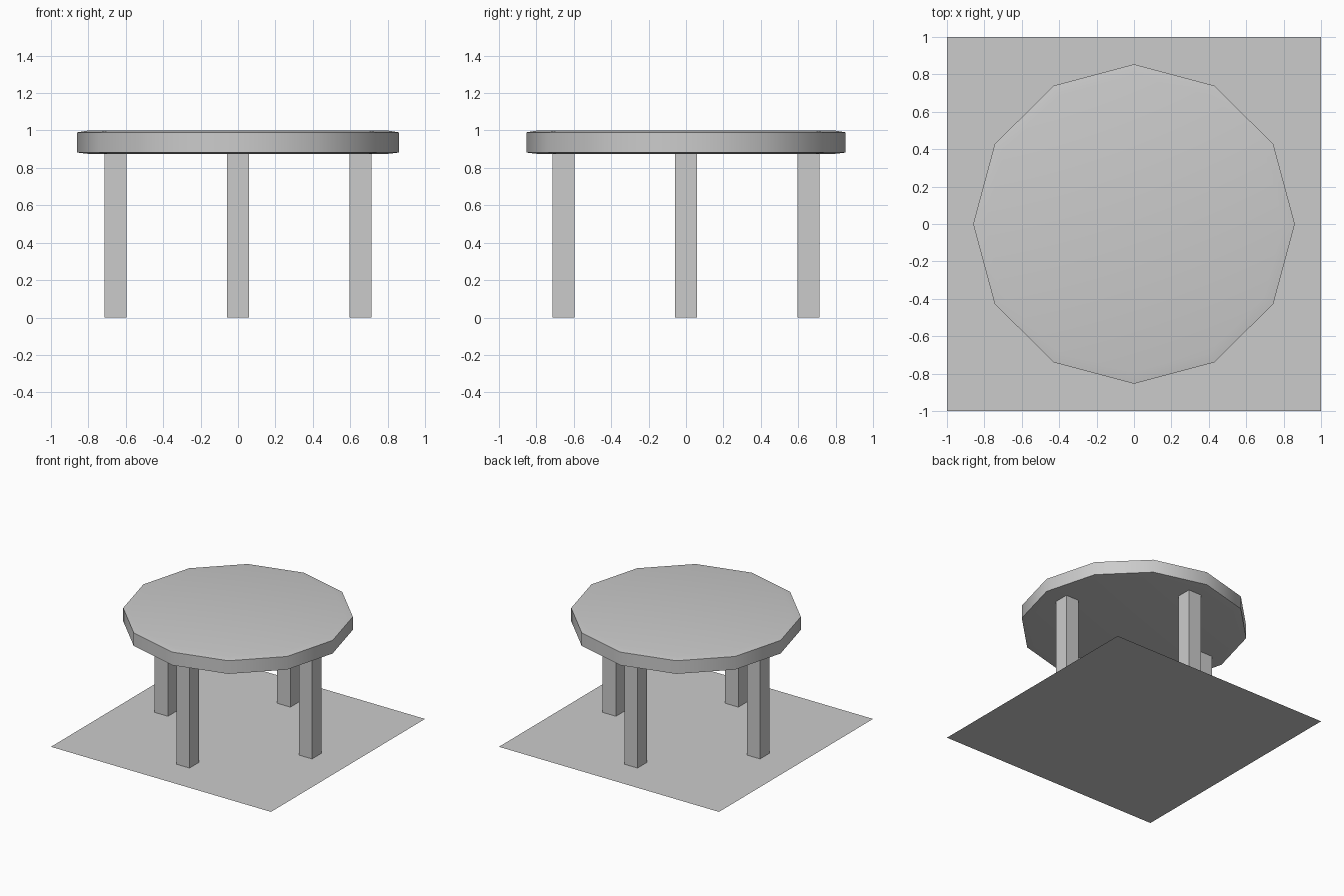
import bpy, bmesh, math

if "Cube" in bpy.data.objects:
    bpy.data.objects.remove(bpy.data.objects["Cube"])


def make_object(name, bm):
    bmesh.ops.recalc_face_normals(bm, faces=bm.faces)
    mesh = bpy.data.meshes.new(name)
    bm.to_mesh(mesh)
    bm.free()
    obj = bpy.data.objects.new(name, mesh)
    bpy.context.collection.objects.link(obj)
    return obj


# Tabletop: 12-sided disc with gently sloping rims
SIDES = 12
bm = bmesh.new()
rings = []
for r, z in [(0.80, 0.875), (0.86, 0.882), (0.86, 0.99), (0.80, 1.0)]:
    rings.append([bm.verts.new((r * math.cos(i * math.tau / SIDES),
                                r * 0.993 * math.sin(i * math.tau / SIDES), z))
                  for i in range(SIDES)])
for low, high in zip(rings, rings[1:]):
    for i in range(SIDES):
        j = (i + 1) % SIDES
        bm.faces.new((low[i], low[j], high[j], high[i]))
bm.faces.new(rings[0])
bm.faces.new(rings[-1])
top = make_object("tabletop", bm)
bpy.context.view_layer.objects.active = top
top.select_set(True)
bpy.ops.object.shade_smooth_by_angle(angle=math.radians(40))

# Four square legs under the axes
LEG_W, LEG_H, LEG_R = 0.12, 0.88, 0.655
for side, x, y in [("right", 1, 0), ("back", 0, 1), ("left", -1, 0), ("front", 0, -1)]:
    bm = bmesh.new()
    bmesh.ops.create_cube(bm, size=1)
    bmesh.ops.scale(bm, vec=(LEG_W, LEG_W, LEG_H), verts=bm.verts)
    bmesh.ops.translate(bm, vec=(x * LEG_R, y * LEG_R, LEG_H / 2), verts=bm.verts)
    make_object(side + "_leg", bm)

# Flat square base sheet
bm = bmesh.new()
bmesh.ops.create_grid(bm, x_segments=1, y_segments=1, size=1)
make_object("base_sheet", bm)
